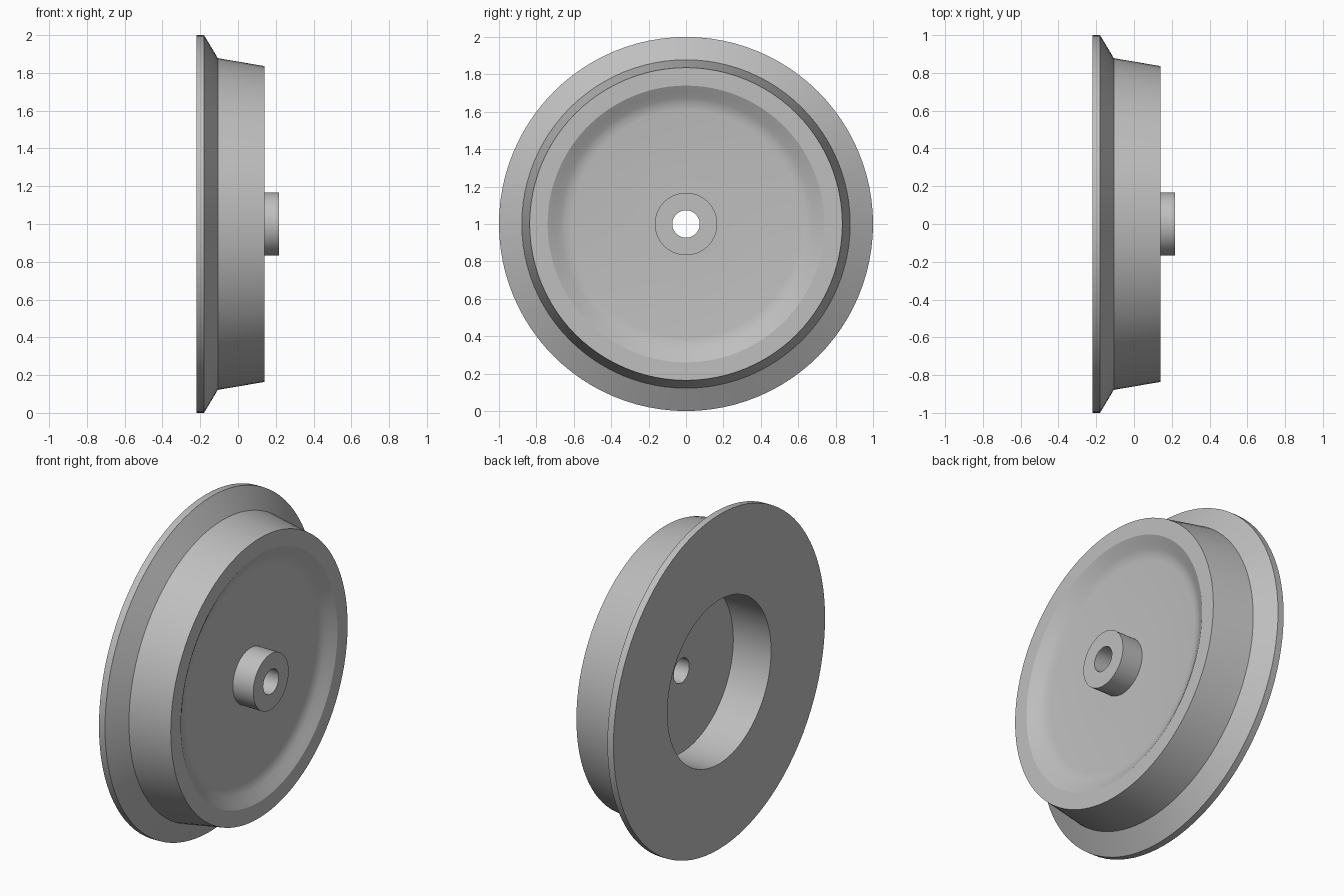
import bpy
import bmesh
from math import radians, tau
from mathutils import Vector

cube = bpy.data.objects.get("Cube")
if cube:
    bpy.data.objects.remove(cube, do_unlink=True)

SEGMENTS = 96

# Plain grey metal
grey = bpy.data.materials.new("grey metal")
grey.use_nodes = True
grey.diffuse_color = (0.52, 0.52, 0.52, 1)
grey.node_tree.nodes["Principled BSDF"].inputs["Base Color"].default_value = grey.diffuse_color


def lathe(name, profile):
    """Revolve a closed (x, radius) profile about the axle, which lies along x at z = 1."""
    bm = bmesh.new()
    verts = [bm.verts.new((x, 0, 1 + r)) for x, r in profile]
    edges = [bm.edges.new((a, b)) for a, b in zip(verts, verts[1:] + verts[:1])]
    bmesh.ops.spin(bm, geom=verts + edges, cent=Vector((0, 0, 1)), axis=Vector((1, 0, 0)),
                   angle=tau, steps=SEGMENTS, use_merge=False)
    bmesh.ops.remove_doubles(bm, verts=bm.verts[:], dist=0.0001)
    bmesh.ops.recalc_face_normals(bm, faces=bm.faces[:])
    mesh = bpy.data.meshes.new(name)
    bm.to_mesh(mesh)
    bm.free()
    mesh.materials.append(grey)
    obj = bpy.data.objects.new(name, mesh)
    bpy.context.collection.objects.link(obj)
    bpy.ops.object.select_all(action="DESELECT")
    obj.select_set(True)
    bpy.context.view_layer.objects.active = obj
    bpy.ops.object.shade_smooth_by_angle(angle=radians(28))
    return obj


bore = 0.073
lathe("flanged_wheel", [
    # back recess and back face
    (0.03, bore), (0.03, 0.49), (-0.22, 0.49), (-0.22, 1.0),
    # flange and tapered tread
    (-0.18, 1.0), (-0.107, 0.878), (0.14, 0.836),
    # rim and dished front face
    (0.14, 0.74), (0.12, 0.705), (0.1, 0.672), (0.088, 0.645), (0.083, 0.61),
    # hub
    (0.083, 0.167), (0.218, 0.167), (0.218, bore),
])
